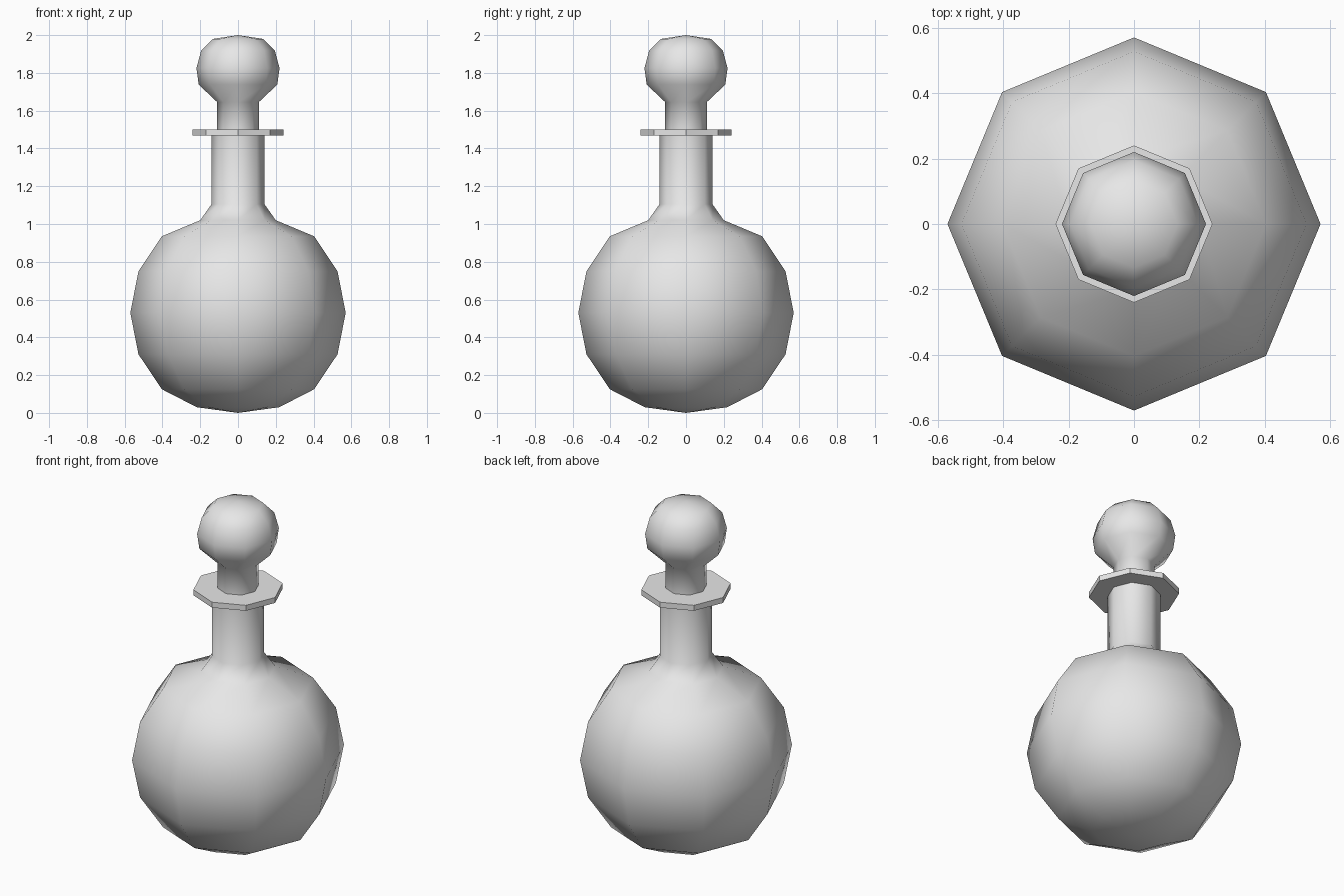
import bpy, bmesh, math

cube = bpy.data.objects.get("Cube")
if cube:
    bpy.data.objects.remove(cube, do_unlink=True)

SIDES = 8
grey = bpy.data.materials.new("plain_grey")
grey.use_nodes = True
COLOUR = (0.8, 0.8, 0.8, 1)
grey.diffuse_color = COLOUR
grey.node_tree.nodes["Principled BSDF"].inputs["Base Color"].default_value = COLOUR


def lathe(name, profile, smooth):
    """Spin a (radius, height) profile around the z axis."""
    bm = bmesh.new()
    verts = [bm.verts.new((r, 0, z)) for r, z in profile]
    edges = [bm.edges.new(pair) for pair in zip(verts, verts[1:])]
    bmesh.ops.spin(bm, geom=verts + edges, cent=(0, 0, 0), axis=(0, 0, 1),
                   angle=math.tau, steps=SIDES, use_merge=False)
    bmesh.ops.remove_doubles(bm, verts=bm.verts, dist=0.0005)
    bmesh.ops.recalc_face_normals(bm, faces=bm.faces)
    for face in bm.faces:
        face.smooth = smooth
    mesh = bpy.data.meshes.new(name)
    bm.to_mesh(mesh)
    bm.free()
    mesh.materials.append(grey)
    obj = bpy.data.objects.new(name, mesh)
    bpy.context.collection.objects.link(obj)
    return obj


# Round flask with its straight neck
lathe("flask_body", [(0, 0), (0.218, 0.03), (0.403, 0.125), (0.527, 0.31),
                     (0.57, 0.53), (0.527, 0.75), (0.403, 0.935),
                     (0.2, 1.02), (0.14, 1.105), (0.14, 1.48)], True)

# Thin flat collar around the mouth
lathe("neck_collar", [(0, 1.468), (0.24, 1.468), (0.24, 1.5), (0, 1.5)], False)

# Stopper: short stem with a round knob
lathe("stopper", [(0.11, 1.49), (0.11, 1.645), (0.208, 1.738), (0.22, 1.825),
                  (0.195, 1.918), (0.133, 1.98), (0, 2.0)], True)
